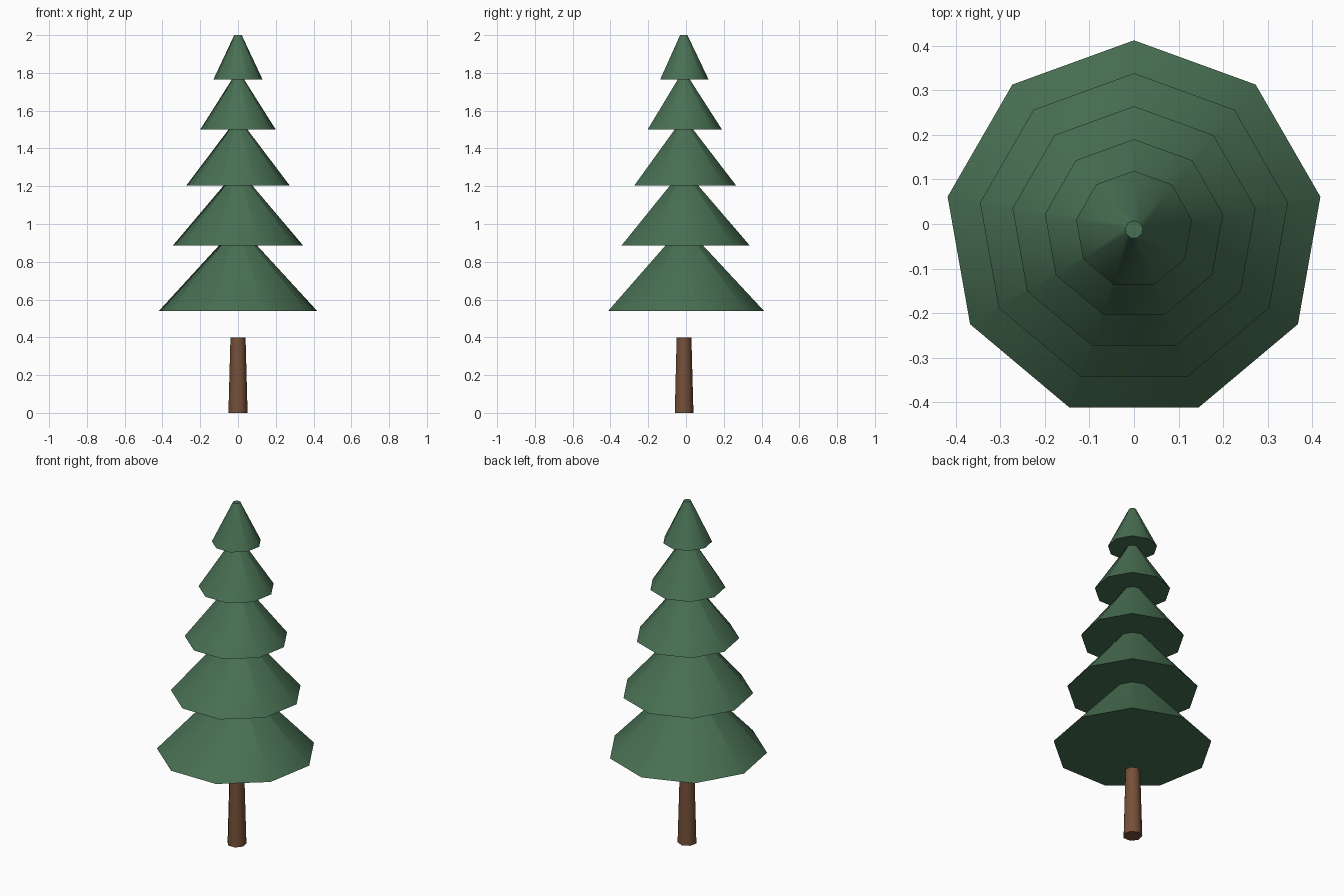
import bpy

if "Cube" in bpy.data.objects:
    bpy.data.objects.remove(bpy.data.objects["Cube"])

CENTRE_Y = -0.0125


def material(name, rgb):
    mat = bpy.data.materials.new(name)
    mat.diffuse_color = (*rgb, 1.0)
    mat.use_nodes = True
    mat.node_tree.nodes["Principled BSDF"].inputs["Base Color"].default_value = mat.diffuse_color
    return mat


def tapered(name, sides, r_bottom, r_top, z, height, mat):
    """Closed frustum with one corner towards +y, smooth sides and flat caps."""
    bpy.ops.mesh.primitive_cone_add(
        vertices=sides, radius1=r_bottom, radius2=r_top, depth=height,
        location=(0, CENTRE_Y, z + height / 2))
    ob = bpy.context.object
    ob.name = name
    ob.data.materials.append(mat)
    for face in ob.data.polygons:
        face.use_smooth = abs(face.normal.z) < 0.99
    return ob


green = material("needles", (0.065, 0.16, 0.085))
brown = material("bark", (0.18, 0.08, 0.04))

# Trunk
tapered("trunk", 7, 0.052, 0.041, 0.0, 0.4, brown)

# Overlapping branch tiers, shrinking upwards: (base height, rim radius, height)
tiers = [
    (0.54, 0.425, 0.435),
    (0.885, 0.351, 0.385),
    (1.205, 0.277, 0.335),
    (1.50, 0.203, 0.285),
    (1.765, 0.132, 0.235),
]
for i, (z, radius, height) in enumerate(tiers, 1):
    tapered(f"branch_tier_{i}", 9, radius, 0.02, z, height, green)
